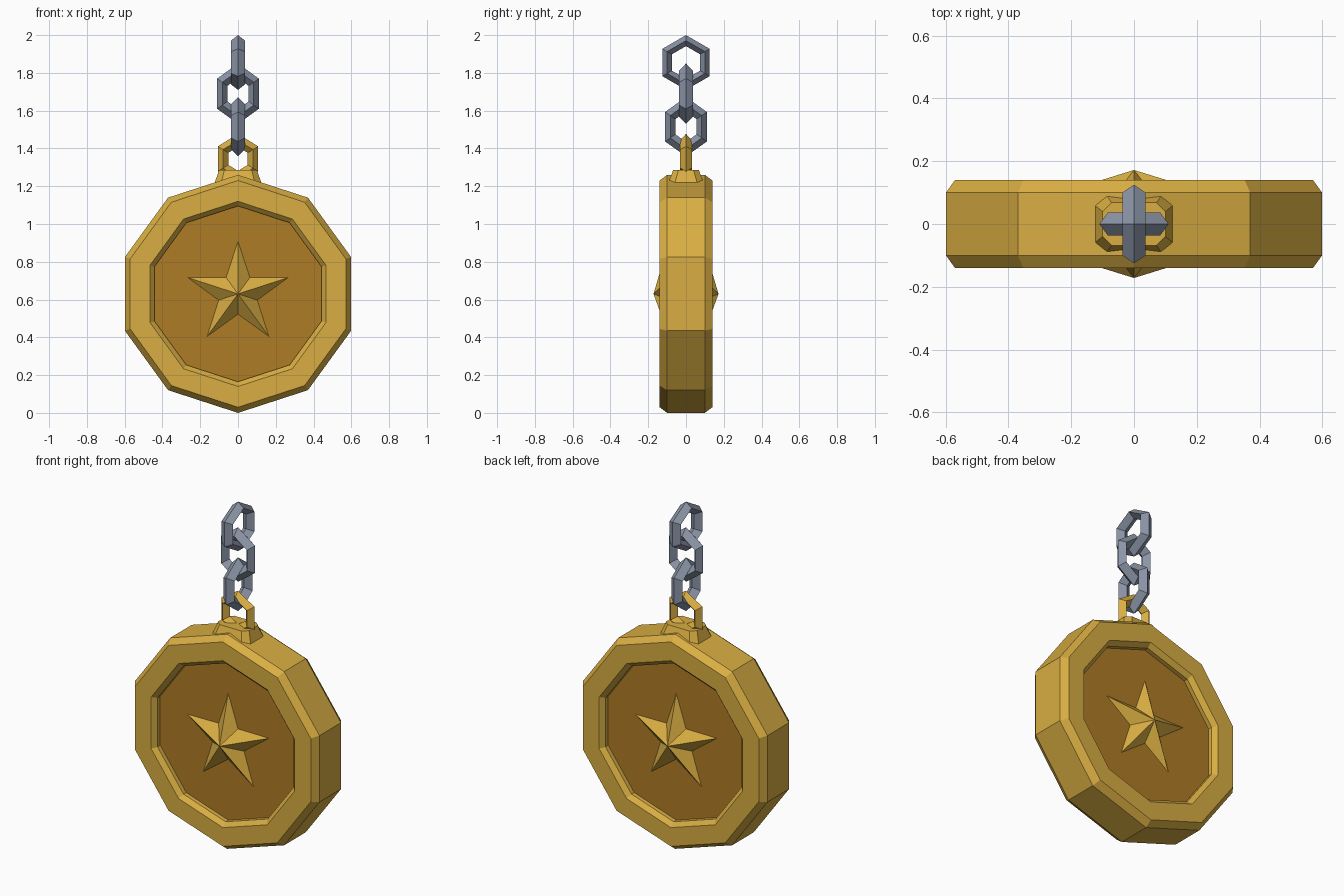
import bpy
import bmesh
from math import sin, cos, pi, tau
from mathutils import Matrix, Vector

if "Cube" in bpy.data.objects:
    bpy.data.objects.remove(bpy.data.objects["Cube"], do_unlink=True)


def material(name, rgb):
    m = bpy.data.materials.new(name)
    m.use_nodes = True
    m.diffuse_color = (*rgb, 1)
    m.node_tree.nodes["Principled BSDF"].inputs["Base Color"].default_value = (*rgb, 1)
    return m


GOLD = material("gold", (0.69, 0.42, 0.055))
BRONZE = material("dark gold", (0.43, 0.2, 0.018))
STEEL = material("steel", (0.26, 0.3, 0.39))


def finish(name, bm, mats):
    bmesh.ops.recalc_face_normals(bm, faces=bm.faces)
    mesh = bpy.data.meshes.new(name)
    bm.to_mesh(mesh)
    bm.free()
    for m in mats:
        mesh.materials.append(m)
    obj = bpy.data.objects.new(name, mesh)
    bpy.context.collection.objects.link(obj)
    return obj


def loft(bm, rings, closed=False):
    """Skin rings of points; cap the ends unless closed."""
    loops = [[bm.verts.new(p) for p in ring] for ring in rings]
    pairs = list(zip(loops, loops[1:]))
    if closed:
        pairs.append((loops[-1], loops[0]))
    for a, b in pairs:
        n = len(a)
        for i in range(n):
            j = (i + 1) % n
            bm.faces.new((a[i], a[j], b[j], b[i]))
    if not closed:
        return [bm.faces.new(loops[0]), bm.faces.new(loops[-1])]


MID = 0.63  # height of the medallion's centre


# Ten-sided medallion: bevelled rim with a recessed panel on both sides
def medallion():
    half = [(0.465, -0.09), (0.465, -0.115), (0.49, -0.14), (0.6, -0.14), (0.63, -0.1)]
    profile = half + [(r, -y) for r, y in reversed(half)]
    rings = [[(r * sin(i * tau / 10), y, MID + r * cos(i * tau / 10)) for i in range(10)]
             for r, y in profile]
    bm = bmesh.new()
    for panel in loft(bm, rings):
        panel.material_index = 1
    finish("medallion", bm, [GOLD, BRONZE])


# Raised five-point star, one on each side
def star(name, side):
    bm = bmesh.new()
    rim = []
    for i in range(10):
        r = 0.11 if i % 2 else 0.285
        a = i * tau / 10
        rim.append(bm.verts.new((r * sin(a), side * 0.088, MID + r * cos(a))))
    tip = bm.verts.new((0, side * 0.172, MID))
    for i in range(10):
        bm.faces.new((rim[i], rim[(i + 1) % 10], tip))
    bm.faces.new(rim)
    finish(name, bm, [GOLD])


# Tapered mount with cut corners
def mount():
    def ring(x, y, z, cut):
        quarter = [(x, y - cut), (x - cut, y)]
        pts = quarter + [(-a, b) for a, b in reversed(quarter)]
        pts += [(-a, -b) for a, b in pts]
        return [(a, b, z) for a, b in pts]
    bm = bmesh.new()
    loft(bm, [ring(0.125, 0.095, 1.16, 0.035), ring(0.125, 0.095, 1.215, 0.035),
              ring(0.1, 0.068, 1.285, 0.028)])
    finish("mount", bm, [GOLD])


# Six-sided link with a diamond section; width and height are outer half sizes
def link(name, z, width, height, bar, depth, turn, mat):
    outer = width / cos(pi / 6)
    rings = []
    for i in range(6):
        a = i * tau / 6
        rings.append([(r * sin(a), y, r * cos(a) * height / outer)
                      for r, y in ((outer, 0), (outer - bar, depth),
                                   (outer - 2 * bar, 0), (outer - bar, -depth))])
    bm = bmesh.new()
    loft(bm, rings, closed=True)
    place = Matrix.Translation(Vector((0, 0, z))) @ Matrix.Rotation(turn, 4, "Z")
    bmesh.ops.transform(bm, matrix=place, verts=bm.verts)
    finish(name, bm, [mat])


medallion()
star("front_star", -1)
star("back_star", 1)
mount()
link("hanging_loop", 1.345, 0.107, 0.132, 0.032, 0.031, 0, GOLD)
link("lower_chain_link", 1.515, 0.11, 0.157, 0.031, 0.037, pi / 2, STEEL)
link("middle_chain_link", 1.69, 0.11, 0.16, 0.031, 0.037, 0, STEEL)
link("upper_chain_link", 1.855, 0.125, 0.145, 0.029, 0.037, pi / 2, STEEL)
